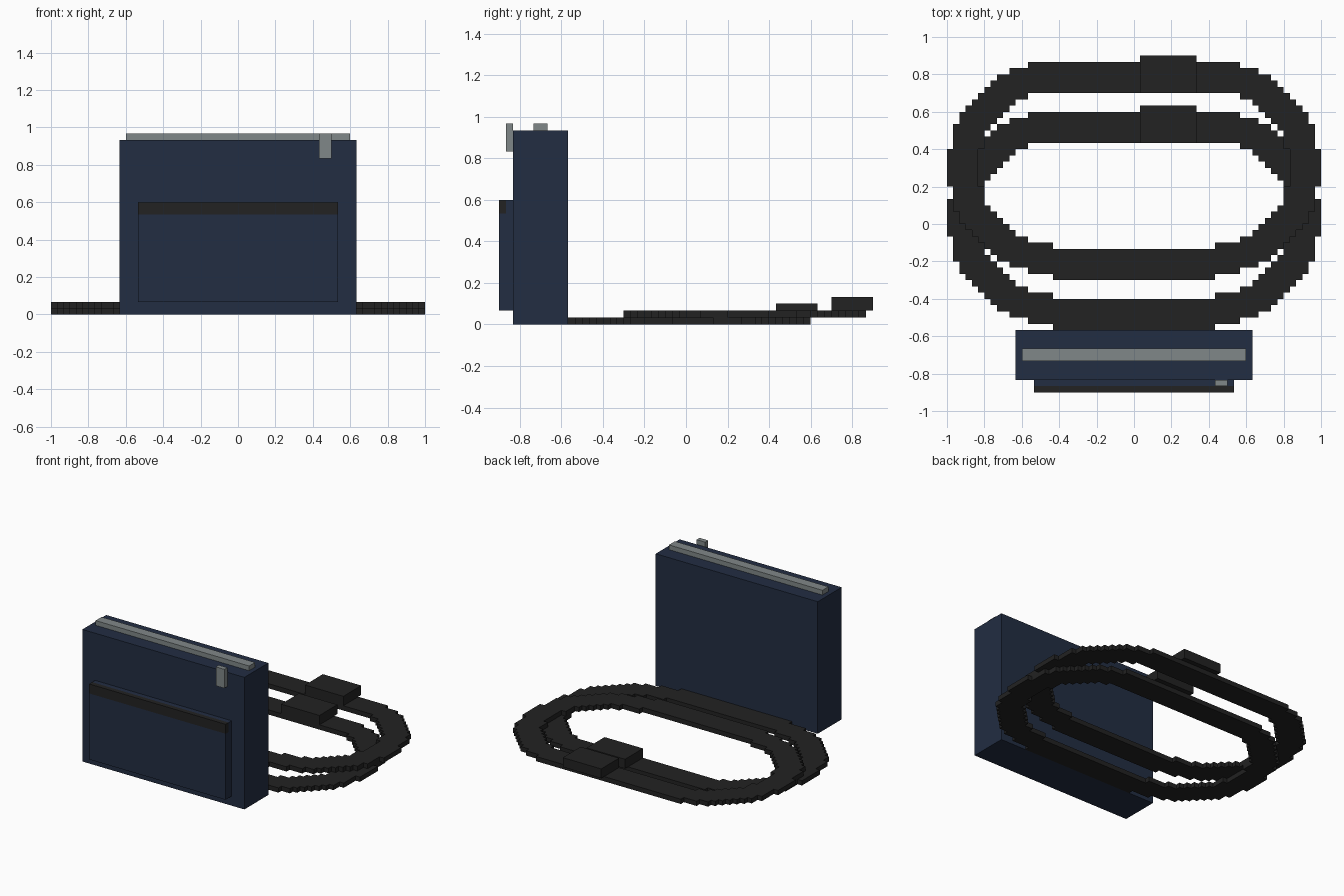
import bpy, bmesh, math

if "Cube" in bpy.data.objects:
    bpy.data.objects.remove(bpy.data.objects["Cube"])

U = 1 / 30  # size of one block


def material(name, rgb):
    m = bpy.data.materials.new(name)
    m.diffuse_color = (*rgb, 1)
    m.use_nodes = True
    m.node_tree.nodes["Principled BSDF"].inputs["Base Color"].default_value = m.diffuse_color
    return m


NAVY = material("navy_fabric", (0.016, 0.0262, 0.0545))
BLACK = material("black_webbing", (0.016, 0.016, 0.016))
GREY = material("grey_metal", (0.216, 0.243, 0.246))


def finish(bm, name, mat):
    bmesh.ops.recalc_face_normals(bm, faces=bm.faces)
    me = bpy.data.meshes.new(name)
    bm.to_mesh(me)
    bm.free()
    me.materials.append(mat)
    ob = bpy.data.objects.new(name, me)
    bpy.context.collection.objects.link(ob)


def box(name, mat, x, y, z):
    """Box from block-unit ranges."""
    bm = bmesh.new()
    bmesh.ops.create_cube(bm, size=1)
    for v in bm.verts:
        v.co = [U * (r[0] if c < 0 else r[1]) for c, r in zip(v.co, (x, y, z))]
    finish(bm, name, mat)


# Bag body, zip, pull tab and front pocket
box("bag_body", NAVY, (-19, 19), (-25, -17), (0, 28))
box("zip", GREY, (-18, 18), (-22, -20), (28, 29))
box("zip_pull", GREY, (13, 15), (-26, -25), (25, 29))
box("pocket_lower", NAVY, (-16, 16), (-27, -25), (2, 16))
box("pocket_upper_back", NAVY, (-16, 16), (-26, -25), (16, 18))
box("pocket_trim", BLACK, (-16, 16), (-27, -26), (16, 18))


def inside(x, y, rx, ry):
    """Stadium test: straight middle with rounded ends."""
    dx = max(abs(x) - 12.5, 0)
    return (dx / rx) ** 2 + (y / ry) ** 2 <= 1


def strap(name, cy, z):
    """Stepped loop; its front run is set one block further forward."""
    bm = bmesh.new()
    for i in range(-30, 30):
        for j in range(-18, 17):
            x, y = i + 0.5, j + 0.5
            if y < 0 and abs(x) < 13:
                filled = -18 < y < -13
            else:
                filled = inside(x, y, 17.3, 17.1) and not inside(x, y, 12.4, 12.25)
            if filled:
                bm.faces.new([bm.verts.new((U * (i + a), U * (cy + j + b), U * z))
                              for a, b in ((0, 0), (1, 0), (1, 1), (0, 1))])
    bmesh.ops.remove_doubles(bm, verts=bm.verts, dist=1e-4)
    ext = bmesh.ops.extrude_face_region(bm, geom=bm.faces[:], use_keep_orig=True)
    for g in ext["geom"]:
        if isinstance(g, bmesh.types.BMVert):
            g.co.z += U
    finish(bm, name, BLACK)


# Two overlapping shoulder straps with their adjuster pads
for label, cy, z in (("lower", 1, 0), ("upper", 9, 1)):
    strap(label + "_strap", cy, z)
    box(label + "_strap_pad", BLACK, (1, 10), (cy + 12, cy + 18), (z + 1, z + 3))
